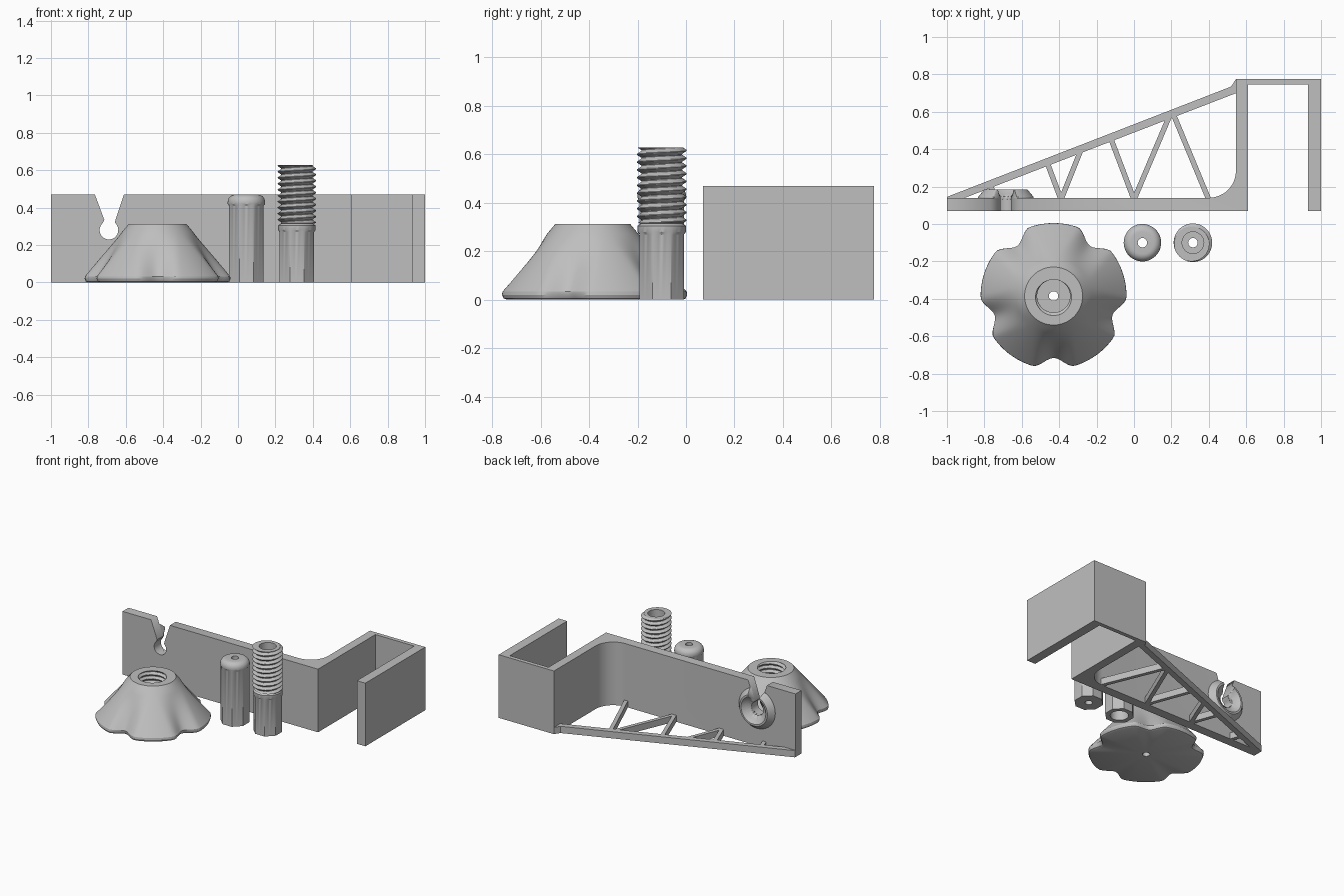
import bpy, bmesh, math
from mathutils import Vector

if "Cube" in bpy.data.objects:
    bpy.data.objects.remove(bpy.data.objects["Cube"])

grey = bpy.data.materials.new("plain grey")
grey.diffuse_color = (0.52, 0.52, 0.52, 1)
grey.use_nodes = True
grey.node_tree.nodes["Principled BSDF"].inputs["Base Color"].default_value = grey.diffuse_color
PITCH = 0.032


def finish(name, bm, smooth=True):
    bmesh.ops.recalc_face_normals(bm, faces=bm.faces)
    me = bpy.data.meshes.new(name)
    bm.to_mesh(me)
    bm.free()
    ob = bpy.data.objects.new(name, me)
    bpy.context.collection.objects.link(ob)
    me.materials.append(grey)
    bpy.ops.object.select_all(action='DESELECT')
    ob.select_set(True)
    bpy.context.view_layer.objects.active = ob
    if smooth:
        bpy.ops.object.shade_smooth_by_angle(angle=math.radians(30))
    return ob


def prism(name, pts, depth):
    """Extrude a closed 3D outline along a vector."""
    bm = bmesh.new()
    f = bm.faces.new([bm.verts.new(p) for p in pts])
    ext = bmesh.ops.extrude_face_region(bm, geom=[f])["geom"]
    bmesh.ops.translate(bm, vec=depth,
                        verts=[g for g in ext if isinstance(g, bmesh.types.BMVert)])
    return finish(name, bm)


def ring_solid(name, centre, rows, segs=48, axis='Z'):
    """Closed loop of (radius or radius function, height) swept round an axis."""
    bm = bmesh.new()
    rings = []
    for r, h in rows:
        ring = []
        for i in range(segs):
            a = 2 * math.pi * i / segs
            rr = r(a, h) if callable(r) else r
            p = Vector((rr * math.cos(a), rr * math.sin(a), h))
            if axis == 'Y':
                p = Vector((p.x, p.z, p.y))
            ring.append(bm.verts.new(p + Vector(centre)))
        rings.append(ring)
    for j in range(len(rings)):
        a, b = rings[j], rings[(j + 1) % len(rings)]
        for i in range(segs):
            k = (i + 1) % segs
            bm.faces.new((a[i], a[k], b[k], b[i]))
    return finish(name, bm)


def thread(low, high):
    """Helical thread radius with a narrow crest and root."""
    def radius(a, z):
        phase = (z / PITCH - a / (2 * math.pi)) % 1
        t = abs(2 * phase - 1)
        return low + (high - low) * min(1, max(0, 1.3 * t - 0.15))
    return radius


def thread_rows(low, high, z0, z1):
    n = round(abs(z1 - z0) / PITCH * 12)
    return [(thread(low, high), z0 + (z1 - z0) * i / n) for i in range(n + 1)]


def octagon(a, z):
    q = math.pi / 4
    return 0.0925 / math.cos((a + q / 2) % q - q / 2)


def cut(ob, cutter):
    mod = ob.modifiers.new("slot", 'BOOLEAN')
    mod.operation, mod.solver, mod.object = 'DIFFERENCE', 'EXACT', cutter
    bpy.context.view_layer.objects.active = ob
    bpy.ops.object.modifier_apply(modifier=mod.name)


# Folded bracket with filleted inner corner
fillet = [(0.40 + 0.145 * math.sin(t), 0.285 - 0.145 * math.cos(t))
          for t in [math.pi / 2 * i / 12 for i in range(12, -1, -1)]]
outline = [(-1, 0.07), (0.61, 0.07), (0.61, 0.745), (0.93, 0.745), (0.93, 0.07),
           (1, 0.07), (1, 0.775), (0.545, 0.775)] + fillet + [(-1, 0.14)]
bracket = prism("bracket", [(x, y, 0) for x, y in outline], (0, 0, 0.47))

# Dished boss on the back of the bracket
boss = ring_solid("dished_boss", (-0.685, 0, 0.28),
                  [(0.045, 0.13), (0.15, 0.13), (0.148, 0.145), (0.115, 0.185),
                   (0.102, 0.185), (0.08, 0.16), (0.045, 0.145)], axis='Y')

# Keyhole slot through bracket and boss
key = [(-0.765, 0.47), (-0.775, 0.52), (-0.60, 0.52), (-0.61, 0.47), (-0.655, 0.335)]
key += [(-0.69 + 0.05 * math.cos(t), 0.28 + 0.05 * math.sin(t))
        for t in [math.radians(50 - 280 * i / 24) for i in range(25)]]
key.append((-0.715, 0.335))
cutter = prism("slot_cutter", [(x, -0.1, z) for x, z in key], (0, 0.5, 0))
cut(bracket, cutter)
cut(boss, cutter)
bpy.data.objects.remove(cutter)

# Low truss: sloping chord, end gusset and struts
prism("truss_chord", [(-1, 0.13, 0), (-0.93, 0.13, 0), (0.56, 0.705, 0),
                      (0.56, 0.775, 0), (0.545, 0.775, 0), (0.52, 0.735, 0),
                      (-1, 0.145, 0)], (0, 0, 0.05))
struts = [((0.40, 0.13), (0.205, 0.60)), ((0.0, 0.13), (0.195, 0.59)),
          ((0.0, 0.13), (-0.125, 0.46)), ((-0.39, 0.13), (-0.28, 0.405)),
          ((-0.39, 0.13), (-0.465, 0.33)), ((-0.74, 0.13), (-0.77, 0.215))]
for i, (p, q) in enumerate(struts):
    p, q = Vector((*p, 0)), Vector((*q, 0))
    d = (q - p).normalized()
    n = Vector((-d.y, d.x, 0)) * 0.014
    prism(f"truss_strut_{i + 1}", [p - n, q - n, q + n, p + n], (0, 0, 0.048))


# Knob with five grip scallops, threaded socket and pilot hole
def grip(base):
    def radius(a, z):
        step = 2 * math.pi / 5
        off = (a + math.pi / 2 + step / 2) % step - step / 2
        w = base * math.sin(off) / 0.11
        if abs(w) >= 1 or z >= 0.27:
            return base
        return base - 0.065 * (1 - z / 0.27) * math.cos(math.pi * w / 2) ** 1.6
    return radius


knob = [(0.025, 0), (grip(0.372), 0), (grip(0.384), 0.006), (grip(0.39), 0.02)]
knob += [(grip(0.388 - 0.233 * i / 14), 0.033 + 0.279 * i / 14) for i in range(15)]
knob += thread_rows(0.088, 0.104, 0.312, 0.045) + [(0.025, 0.045)]
ring_solid("scalloped_knob", (-0.43, -0.385, 0), knob, 120)

# Octagonal sleeve with a domed top and open socket below
dome = [(0.06 + 0.04 * math.cos(t), 0.43 + 0.04 * math.sin(t))
        for t in [math.pi / 2 * i / 6 for i in range(7)]]
ring_solid("octagonal_sleeve", (0.045, -0.1, 0),
           [(0.062, 0), (octagon, 0), (octagon, 0.41), (0.1, 0.42)] + dome
           + [(0.025, 0.47), (0.025, 0.42), (0.062, 0.42)])

# Threaded spindle on an octagonal grip
ring_solid("threaded_spindle", (0.315, -0.1, 0),
           [(0.025, 0), (octagon, 0), (octagon, 0.27), (0.1, 0.28), (0.1, 0.305),
            (0.085, 0.315)] + thread_rows(0.084, 0.103, 0.317, 0.628)
           + [(0.058, 0.628), (0.058, 0.05), (0.025, 0.05)])
